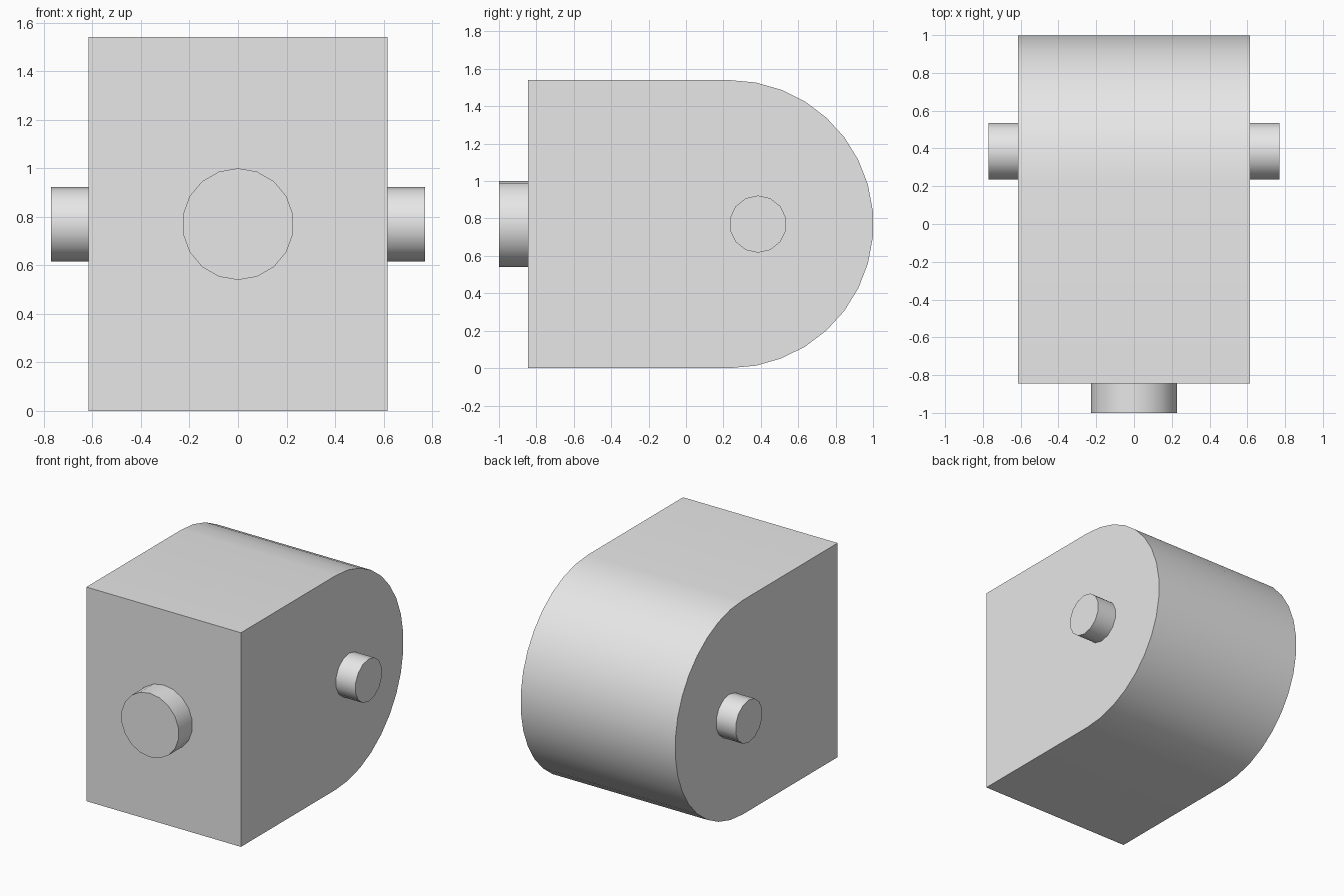
import bpy, bmesh
from math import sin, cos, pi, radians
from mathutils import Vector

cube = bpy.data.objects.get("Cube")
if cube:
    bpy.data.objects.remove(cube, do_unlink=True)

GREY = (0.8, 0.8, 0.8, 1)
grey = bpy.data.materials.new("plain grey")
grey.use_nodes = True
grey.diffuse_color = GREY
grey.node_tree.nodes["Principled BSDF"].inputs["Base Color"].default_value = GREY


def extrude_outline(name, outline, offset):
    """Close an outline into a face and extrude it into a solid."""
    bm = bmesh.new()
    face = bm.faces.new([bm.verts.new(p) for p in outline])
    result = bmesh.ops.extrude_face_region(bm, geom=[face], use_keep_orig=True)
    verts = [g for g in result["geom"] if isinstance(g, bmesh.types.BMVert)]
    bmesh.ops.translate(bm, verts=verts, vec=offset)
    bmesh.ops.recalc_face_normals(bm, faces=bm.faces)
    mesh = bpy.data.meshes.new(name)
    bm.to_mesh(mesh)
    bm.free()
    mesh.materials.append(grey)
    obj = bpy.data.objects.new(name, mesh)
    bpy.context.collection.objects.link(obj)
    bpy.ops.object.select_all(action='DESELECT')
    obj.select_set(True)
    bpy.context.view_layer.objects.active = obj
    bpy.ops.object.shade_smooth_by_angle(angle=radians(30))
    return obj


def peg(name, centre, across, radius, sides, offset):
    """Round peg whose first corner points straight up."""
    centre, across, up = Vector(centre), Vector(across), Vector((0, 0, 1))
    steps = [2 * pi * i / sides for i in range(sides)]
    ring = [centre + radius * (across * sin(a) + up * cos(a)) for a in steps]
    return extrude_outline(name, ring, offset)


HALF_WIDTH, FRONT, RADIUS, ARC_Y = 0.615, -0.845, 0.77, 0.232
ARC_STEPS = 17

# Body: square front, half-round back
profile = [(-HALF_WIDTH, FRONT, 0), (-HALF_WIDTH, FRONT, 2 * RADIUS)]
for i in range(ARC_STEPS + 1):
    a = pi * i / ARC_STEPS
    profile.append((-HALF_WIDTH, ARC_Y + RADIUS * sin(a), RADIUS + RADIUS * cos(a)))
extrude_outline("body", profile, (2 * HALF_WIDTH, 0, 0))

# Front peg
peg("front_peg", (0, FRONT, RADIUS), (1, 0, 0), 0.23, 18, (0, -1 - FRONT, 0))

# Side pegs
for side, name in ((1, "left_peg"), (-1, "right_peg")):
    peg(name, (side * HALF_WIDTH, 0.385, RADIUS), (0, 1, 0), 0.153, 14,
        (side * 0.155, 0, 0))
